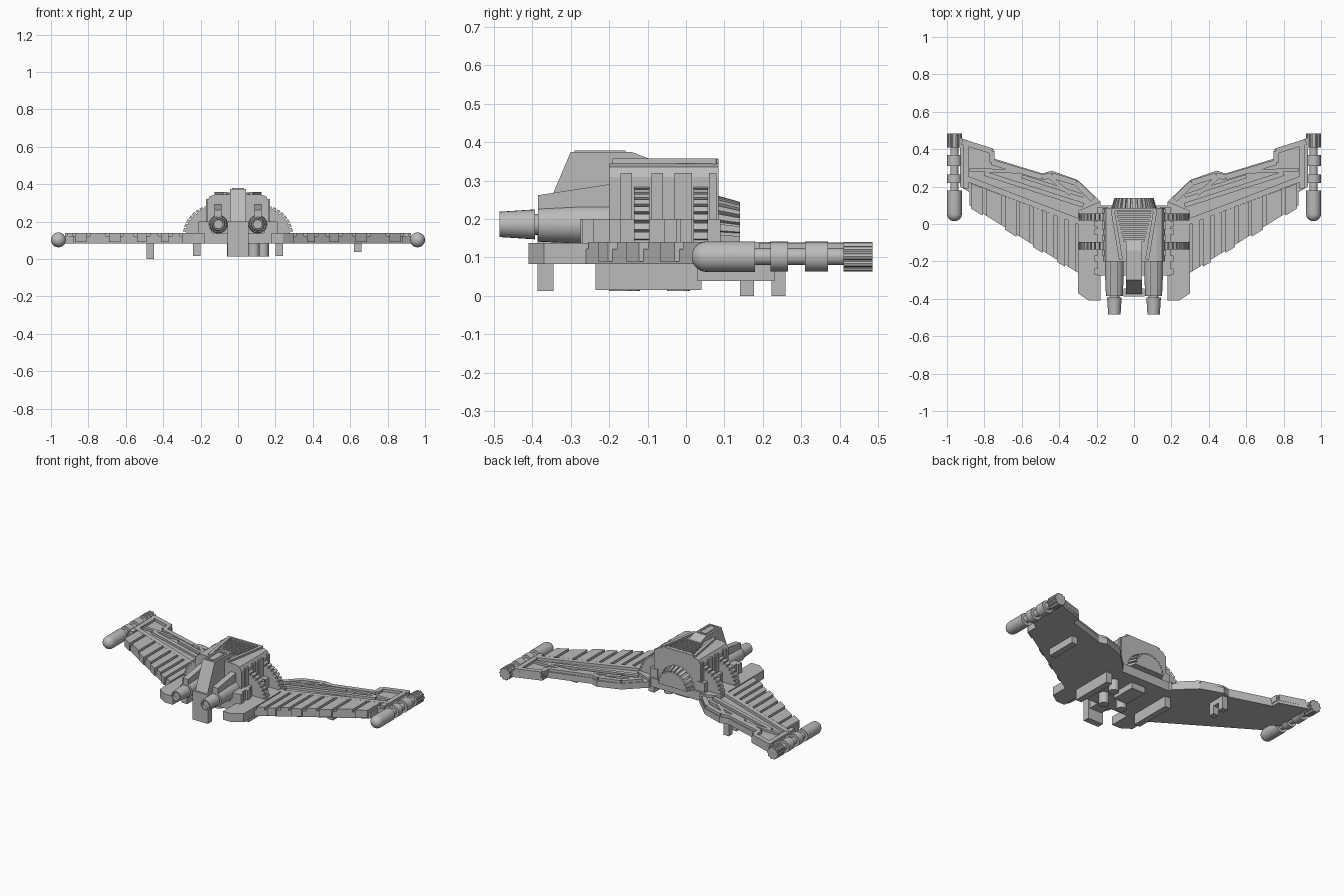
import bpy, bmesh, math
from mathutils import Matrix

if "Cube" in bpy.data.objects:
    bpy.data.objects.remove(bpy.data.objects["Cube"])

grey = bpy.data.materials.new("hull grey")
grey.use_nodes = True
grey.diffuse_color = (0.5, 0.5, 0.5, 1)
grey.node_tree.nodes["Principled BSDF"].inputs["Base Color"].default_value = (0.5, 0.5, 0.5, 1)


def finish(name, bm, smooth=False):
    bmesh.ops.recalc_face_normals(bm, faces=bm.faces)
    me = bpy.data.meshes.new(name)
    bm.to_mesh(me)
    bm.free()
    me.materials.append(grey)
    ob = bpy.data.objects.new(name, me)
    bpy.context.collection.objects.link(ob)
    if smooth:
        bpy.ops.object.select_all(action='DESELECT')
        ob.select_set(True)
        bpy.context.view_layer.objects.active = ob
        bpy.ops.object.shade_smooth_by_angle(angle=math.radians(35))
    return ob


def extrude(name, pts, lo, hi, axis='Z'):
    """Extrude a 2D outline: Z takes (x, y), Y takes (x, z), X takes (y, z)."""
    place = {'Z': lambda a, b, t: (a, b, t), 'Y': lambda a, b, t: (a, t, b),
             'X': lambda a, b, t: (t, a, b)}[axis]
    bm = bmesh.new()
    bottom = [bm.verts.new(place(a, b, lo)) for a, b in pts]
    top = [bm.verts.new(place(a, b, hi)) for a, b in pts]
    bm.faces.new(bottom)
    bm.faces.new(top)
    n = len(pts)
    for i in range(n):
        j = (i + 1) % n
        bm.faces.new((bottom[i], bottom[j], top[j], top[i]))
    return finish(name, bm)


def box(name, x0, x1, y0, y1, z0, z1):
    return extrude(name, [(x0, y0), (x1, y0), (x1, y1), (x0, y1)], z0, z1)


def lathe(name, prof, x, z, seg=24):
    """Turn a (y, radius) profile around a y-directed axis."""
    bm = bmesh.new()
    rings = [[bm.verts.new((x + r * math.cos(k * math.tau / seg), y,
                            z + r * math.sin(k * math.tau / seg))) for k in range(seg)]
             for y, r in prof]
    for a, b in zip(rings, rings[1:]):
        for k in range(seg):
            m = (k + 1) % seg
            bm.faces.new((a[k], a[m], b[m], b[k]))
    bm.faces.new(rings[0])
    bm.faces.new(rings[-1])
    return finish(name, bm, True)


def post(name, x, y, r, z0, z1):
    bm = bmesh.new()
    bmesh.ops.create_cone(bm, cap_ends=True, segments=20, radius1=r, radius2=r, depth=z1 - z0,
                          matrix=Matrix.Translation((x, y, (z0 + z1) / 2)))
    return finish(name, bm, True)


def strip(name, p, q, w, z0, z1, s):
    """Straight raised bar between two plan points."""
    dx, dy = q[0] - p[0], q[1] - p[1]
    d = math.hypot(dx, dy)
    nx, ny = -dy / d * w / 2, dx / d * w / 2
    pts = [(p[0] + nx, p[1] + ny), (q[0] + nx, q[1] + ny),
           (q[0] - nx, q[1] - ny), (p[0] - nx, p[1] - ny)]
    return extrude(name, [(s * a, b) for a, b in pts], z0, z1)


def front_edge(x):
    return -0.26 + (x - 0.30) * 0.36 / 0.58


def band_edge(x):
    return 0.02 + (x - 0.30) * 0.22 / 0.58


WING = [(0.18, -0.41), (0.24, -0.41), (0.30, -0.37), (0.30, -0.26), (0.88, 0.10), (0.88, 0.17),
        (0.93, 0.20), (0.93, 0.46), (0.75, 0.40), (0.75, 0.35), (0.49, 0.27), (0.44, 0.285),
        (0.30, 0.235), (0.18, 0.12)]
REAR = [(0.92, 0.44), (0.76, 0.39), (0.76, 0.33), (0.49, 0.25), (0.44, 0.26), (0.31, 0.22), (0.22, 0.13)]
SLOTS = [0.30, 0.36, 0.42, 0.48, 0.55, 0.62, 0.70, 0.80, 0.88]

for s, side in ((1, "left"), (-1, "right")):
    # Wing slab, inner root and raised panelling
    extrude(side + "_wing", [(s * x, y) for x, y in WING], 0.083, 0.122)
    extrude(side + "_wing_root", [(s * x, y) for x, y in WING[:4] + [(0.30, 0.07), (0.18, 0.12)]],
            0.083, 0.138)
    for i, (a, b) in enumerate(zip(SLOTS, SLOTS[1:])):
        a += 0.009
        b -= 0.009
        out = 0.012 if i % 2 else 0.0
        quad = [(a, front_edge(a) - out), (b, front_edge(b) - out),
                (b, band_edge(b) - 0.02), (a, band_edge(a) - 0.02)]
        extrude(side + "_wing_plate", [(s * x, y) for x, y in quad], 0.09, 0.14)
    strip(side + "_wing_rail", (0.29, 0.012), (0.90, 0.245), 0.03, 0.1, 0.14, s)
    strip(side + "_wing_ridge", (0.27, 0.10), (0.80, 0.27), 0.025, 0.1, 0.136, s)
    strip(side + "_wing_ridge", (0.27, 0.15), (0.60, 0.255), 0.02, 0.1, 0.136, s)
    strip(side + "_wing_brace", (0.34, 0.16), (0.45, 0.25), 0.02, 0.1, 0.138, s)
    strip(side + "_wing_brace", (0.62, 0.28), (0.88, 0.29), 0.02, 0.1, 0.136, s)
    strip(side + "_wing_end", (0.90, 0.19), (0.90, 0.43), 0.03, 0.1, 0.138, s)
    for p, q in zip(REAR, REAR[1:]):
        strip(side + "_wing_border", p, q, 0.03, 0.1, 0.139, s)

    # Wingtip gun: domed nose, rod, collars and fluted end
    nose = [(0.055 - 0.04 * math.cos(t * math.pi / 12), 0.002 + 0.038 * math.sin(t * math.pi / 12))
            for t in range(7)]
    gun = nose + [(0.18, 0.04), (0.18, 0.022), (0.22, 0.022), (0.22, 0.039), (0.265, 0.039),
                  (0.265, 0.022), (0.31, 0.022), (0.31, 0.039), (0.37, 0.039), (0.37, 0.022),
                  (0.41, 0.022), (0.41, 0.034), (0.485, 0.034)]
    lathe(side + "_tip_gun", gun, s * 0.96, 0.102)
    for k in range(10):
        t = k * math.tau / 10
        lathe(side + "_gun_flute", [(0.41, 0.009), (0.485, 0.009)],
              s * (0.96 + 0.031 * math.cos(t)), 0.102 + 0.031 * math.sin(t), 8)

    # Nose cannon, with a ridge along its top
    lathe(side + "_nose_cannon", [(-0.47, 0.024), (-0.485, 0.026), (-0.485, 0.033), (-0.393, 0.039),
          (-0.393, 0.027), (-0.385, 0.027), (-0.385, 0.045), (-0.275, 0.05), (-0.19, 0.05)],
          s * 0.105, 0.186)
    extrude(side + "_cannon_ridge", [(-0.385, 0.2), (-0.19, 0.2), (-0.19, 0.292), (-0.385, 0.262)],
            min(s * 0.088, s * 0.125), max(s * 0.088, s * 0.125), 'X')

    # Side pod and its lugs
    x0, x1 = sorted((s * 0.14, s * 0.195))
    box(side + "_pod", x0, x1, -0.275, 0.09, 0.12, 0.20)
    for y in (-0.255, -0.185, -0.04, 0.0):
        x0, x1 = sorted((s * 0.15, s * 0.21))
        box(side + "_pod_lug", x0, x1, y - 0.016, y + 0.016, 0.13, 0.20)

    # Notched half discs standing on the wing roots
    for y0, y1 in ((-0.135, -0.095), (0.02, 0.057)):
        arc = [(s * 0.12, 0.12), (s * 0.295, 0.12)]
        for k in range(10):
            for t, r in ((k, 0.165), (k + 0.7, 0.165), (k + 0.72, 0.15), (k + 0.98, 0.15)):
                ang = math.radians(t * 9)
                arc.append((s * (0.13 + r * math.cos(ang)), 0.122 + r * math.sin(ang)))
        extrude(side + "_notched_disc", arc, y0, y1, 'Y')

    # Vertical ribs on the hull flank, and rails on the roof edge
    for y0, y1 in ((-0.17, -0.14), (-0.09, -0.06), (-0.03, 0.015), (0.06, 0.08)):
        x0, x1 = sorted((s * 0.15, s * 0.172))
        box(side + "_hull_rib", x0, x1, y0, y1, 0.18, 0.32)
    strip(side + "_roof_rail", (0.115, 0.08), (0.07, -0.19), 0.02, 0.33, 0.358, s)

    # Belly skids
    x0, x1 = sorted((s * 0.20, s * 0.24))
    box(side + "_skid", x0, x1, -0.235, 0.04, 0.015, 0.09)

# Hull body and floor
box("hull_floor", -0.20, 0.20, -0.275, 0.10, 0.083, 0.14)
half = [(0.165, 0.13), (0.165, 0.31), (0.15, 0.335), (0.12, 0.345)]
extrude("hull_body", half + [(-x, z) for x, z in reversed(half)], -0.2, 0.085, 'Y')

# Roof louvres and hatch frame
for k in range(8):
    y = 0.06 - k * 0.021
    w = 0.092 - k * 0.005
    box("roof_louvre", -w, w, y - 0.006, y + 0.006, 0.34, 0.354)
box("roof_bar", -0.115, 0.115, 0.07, 0.085, 0.34, 0.356)

# Central fin with its sloped face, and the column beneath it
extrude("nose_fin", [(-0.385, 0.083), (-0.385, 0.175), (-0.30, 0.375), (-0.143, 0.375),
                     (-0.09, 0.355), (-0.09, 0.083)], -0.043, 0.043, 'X')
box("nose_column", -0.055, 0.055, -0.387, -0.345, 0.013, 0.20)
for s in (1, -1):
    strip("hatch_side", (0.026, -0.285), (0.026, -0.16), 0.01, 0.37, 0.379, s)
box("hatch_end", -0.03, 0.03, -0.17, -0.158, 0.37, 0.379)
box("hatch_front", -0.03, 0.03, -0.29, -0.278, 0.37, 0.379)

# Ribbed half cone at the tail
bm = bmesh.new()
TEETH = 13
loops = []
for y, f in ((0.08, 1.0), (0.14, 0.86)):
    ring = [bm.verts.new((0, y, 0.14))]
    for k in range(TEETH):
        for t, r in ((k, 0.122), (k + 0.6, 0.122), (k + 0.62, 0.11), (k + 0.98, 0.11)):
            a = math.pi * t / (TEETH - 0.4)
            if a <= math.pi + 0.001:
                ring.append(bm.verts.new((f * r * math.cos(a), y, 0.14 + f * r * math.sin(a))))
    loops.append(ring)
for ring in loops:
    bm.faces.new(ring)
n = len(loops[0])
for i in range(n):
    j = (i + 1) % n
    bm.faces.new((loops[0][i], loops[0][j], loops[1][j], loops[1][i]))
finish("tail_half_cone", bm)

# Belly posts, wing bar and wing bracket
for x, y in ((0.135, -0.02), (0.085, -0.17), (-0.03, -0.15)):
    post("belly_post", x, y, 0.03, 0.013, 0.09)
box("belly_keel", -0.05, 0.05, -0.12, 0.04, 0.045, 0.09)
box("wing_bar", 0.62, 0.66, 0.03, 0.23, 0.038, 0.09)
for y in (0.14, 0.222):
    box("bracket_leg", -0.488, -0.45, y, y + 0.037, 0.0, 0.09)
box("bracket_base", -0.488, -0.45, 0.14, 0.259, 0.05, 0.09)
